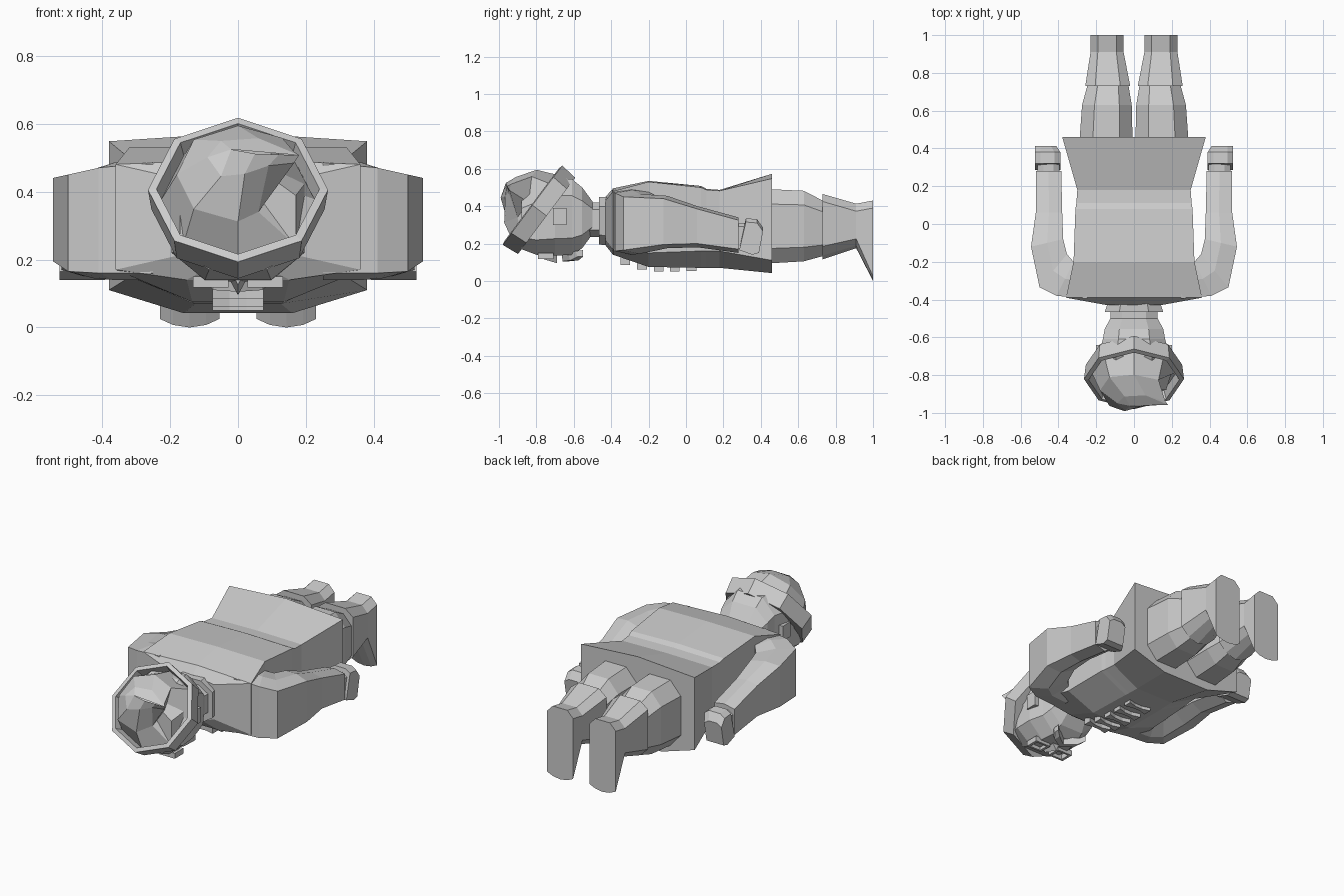
import bpy, bmesh, math
from mathutils import Vector

cube = bpy.data.objects.get("Cube")
if cube:
    bpy.data.objects.remove(cube, do_unlink=True)

grey = bpy.data.materials.new("plain grey")
grey.use_nodes = True
COL = (0.6, 0.6, 0.6, 1)
grey.diffuse_color = COL
grey.node_tree.nodes["Principled BSDF"].inputs["Base Color"].default_value = COL


def loft(name, rings, cap=True, closed=False):
    """Skin a list of equal-length point rings."""
    bm = bmesh.new()
    vs = [[bm.verts.new(p) for p in r] for r in rings]
    n = len(rings[0])
    pairs = list(zip(vs, vs[1:])) + ([(vs[-1], vs[0])] if closed else [])
    for a, b in pairs:
        for i in range(n):
            j = (i + 1) % n
            bm.faces.new((a[i], a[j], b[j], b[i]))
    if cap and not closed:
        bm.faces.new(vs[0])
        bm.faces.new(vs[-1])
    bmesh.ops.remove_doubles(bm, verts=bm.verts, dist=1e-4)
    bmesh.ops.recalc_face_normals(bm, faces=bm.faces)
    me = bpy.data.meshes.new(name)
    bm.to_mesh(me)
    bm.free()
    me.materials.append(grey)
    ob = bpy.data.objects.new(name, me)
    bpy.context.collection.objects.link(ob)
    return ob


def pair(name, rings, **kw):
    """Left part on +x and its mirror on -x."""
    loft("left_" + name, rings, **kw)
    loft("right_" + name, [[(-p[0], p[1], p[2]) for p in r] for r in rings], **kw)


def section(y, x0, x1, z0, z1, cx=0.25, cz=0.2):
    """Eight-sided section across y with cut corners."""
    dx, dz = (x1 - x0) * cx, (z1 - z0) * cz
    return [(x0 + dx, y, z0), (x1 - dx, y, z0), (x1, y, z0 + dz), (x1, y, z1 - dz),
            (x1 - dx, y, z1), (x0 + dx, y, z1), (x0, y, z1 - dz), (x0, y, z0 + dz)]


def box(name, x0, x1, y0, y1, z0, z1, both=False):
    rings = [[(x0, y, z0), (x1, y, z0), (x1, y, z1), (x0, y, z1)] for y in (y0, y1)]
    (pair if both else loft)(name, rings)


# Coat: y, half width, top edge, top centre, bottom edge, bottom middle
coat = [(-0.43, 0.14, 0.43, 0.45, 0.22, 0.19), (-0.39, 0.36, 0.48, 0.495, 0.17, 0.14),
        (-0.2, 0.32, 0.53, 0.535, 0.15, 0.075), (0.08, 0.31, 0.50, 0.508, 0.16, 0.07),
        (0.11, 0.305, 0.487, 0.492, 0.16, 0.07), (0.18, 0.30, 0.482, 0.487, 0.16, 0.07),
        (0.46, 0.38, 0.548, 0.573, 0.11, 0.042)]
loft("coat", [[(-w, y, be), (-0.42 * w, y, bm_), (0.42 * w, y, bm_), (w, y, be),
               (w, y, te), (0, y, tc), (-w, y, te)] for y, w, te, tc, be, bm_ in coat])

# Sleeves: inner xy, outer xy, bottom, top
sleeve = [((0.25, -0.2), (0.25, -0.395), 0.14, 0.50), ((0.32, -0.2), (0.41, -0.38), 0.14, 0.485),
          ((0.355, -0.16), (0.50, -0.335), 0.145, 0.465), ((0.375, -0.08), (0.545, -0.12), 0.175, 0.455),
          ((0.38, 0.06), (0.52, 0.06), 0.18, 0.40), ((0.385, 0.28), (0.52, 0.28), 0.15, 0.34)]


def sleeve_ring(a, b, z0, z1):
    a, b = Vector(a), Vector(b)
    m = a.lerp(b, 0.5)
    return [(*a, z0 + 0.04), (*m, z0), (*b, z0 + 0.02), (*b, z1 - 0.015), (*m, z1), (*a, z1 - 0.01)]


pair("sleeve", [sleeve_ring(*s) for s in sleeve])


# Hands
def hand_ring(y0, y1, x0, x1, z0, z1):
    return [(x0, y0, z0), (x1, y0, z0), (x1, y1, z1 - 0.02), (x1 - 0.03, y1, z1),
            (x0 + 0.03, y1, z1), (x0, y1, z1 - 0.02)]


pair("wrist", [hand_ring(0.27, 0.27, 0.395, 0.51, 0.17, 0.31), hand_ring(0.31, 0.34, 0.395, 0.51, 0.17, 0.31)])
pair("hand", [hand_ring(0.285, 0.32, 0.39, 0.525, 0.165, 0.335),
              hand_ring(0.355, 0.38, 0.39, 0.525, 0.14, 0.33),
              hand_ring(0.39, 0.412, 0.41, 0.525, 0.15, 0.285)])

# Trouser legs
pair("leg", [section(0.40, 0.005, 0.29, 0.09, 0.492), section(0.46, 0.008, 0.287, 0.095, 0.49),
             section(0.63, 0.012, 0.275, 0.105, 0.482), section(0.74, 0.03, 0.245, 0.135, 0.425)])


# Boots with the toe reaching down
def boot_ring(y, x0, x1, z0, z1, toe):
    m = (x0 + x1) / 2
    d = (x1 - x0) * 0.28
    return [(m - d, y, z0 + toe * 0.3), (m, y, z0), (m + d, y, z0 + toe * 0.3), (x1, y, z0 + toe),
            (x1, y, z1 - 0.04), (m + d, y, z1), (m - d, y, z1), (x0, y, z1 - 0.04), (x0, y, z0 + toe)]


pair("boot", [boot_ring(0.73, 0.02, 0.258, 0.115, 0.465, 0.07),
              boot_ring(0.91, 0.055, 0.23, 0.175, 0.413, 0.05),
              boot_ring(1.0, 0.055, 0.23, 0.0, 0.43, 0.025)])

# Neck and collar
loft("neck", [section(y, -0.125, 0.125, 0.235, 0.42) for y in (-0.53, -0.42)])
loft("collar", [section(-0.465, -0.155, 0.155, 0.195, 0.448), section(-0.42, -0.14, 0.14, 0.19, 0.45)])

# Head, chin towards the neck
head = [(-0.50, 0.125, 0.25, 0.425), (-0.555, 0.155, 0.175, 0.50), (-0.61, 0.165, 0.14, 0.545),
        (-0.70, 0.19, 0.135, 0.55), (-0.80, 0.195, 0.14, 0.50), (-0.88, 0.17, 0.17, 0.45)]
loft("head", [section(y, -w, w, a, b, 0.25, 0.22) for y, w, a, b in head])

# Face: nose, moustache, spectacles and ears
loft("nose", [[(-0.03, -0.69, 0.15), (0, -0.69, 0.095), (0.03, -0.69, 0.15)],
              [(-0.018, -0.79, 0.16), (0, -0.79, 0.125), (0.018, -0.79, 0.16)]])
pair("moustache", [[(0.0, -0.665, 0.15), (0.0, -0.62, 0.15), (0.0, -0.625, 0.105), (0.0, -0.66, 0.105)],
                   [(0.075, -0.63, 0.15), (0.075, -0.57, 0.15), (0.07, -0.575, 0.11), (0.07, -0.62, 0.11)],
                   [(0.10, -0.59, 0.16), (0.10, -0.55, 0.165), (0.10, -0.55, 0.13), (0.10, -0.58, 0.13)]])


def frame(s, z):
    return [(0.08 - s, -0.75 - s * 0.8, z), (0.08 + s, -0.75 - s * 0.8, z),
            (0.08 + s, -0.75 + s * 0.8, z), (0.08 - s, -0.75 + s * 0.8, z)]


pair("spectacle_rim", [frame(0.052, 0.15), frame(0.052, 0.118), frame(0.036, 0.118), frame(0.036, 0.15)],
     closed=True)
box("ear", 0.165, 0.2, -0.71, -0.64, 0.30, 0.39, True)

# Hat frame: u across, v up the tilted rim, n out of the crown
C, V, N = Vector((0, -0.785, 0.378)), Vector((0, 0.6, 0.8)), Vector((0, -0.8, 0.6))


def hat(u, v, n):
    return tuple(C + Vector((u, 0, 0)) + V * v + N * n)


def octagon(r, n):
    return [hat(r * math.cos(k * math.pi / 4), r * math.sin(k * math.pi / 4), n) for k in range(8)]


loft("hat_band", [octagon(0.255, -0.05), octagon(0.265, 0.045), octagon(0.24, 0.05),
                  octagon(0.225, 0.0), octagon(0.20, -0.05)], closed=True)

# Floppy crown folded towards +x
mid = [(0.10, 0, 0.07), (0.13, 0.12, 0.14), (0, 0.165, 0.14), (-0.13, 0.125, 0.125),
       (-0.18, 0, 0.12), (-0.13, -0.13, 0.125), (0.0, -0.165, 0.11), (0.06, -0.10, 0.07)]
ridge = [(0.165, -0.01, 0.19), (0.165, 0.02, 0.205), (0.06, 0.07, 0.205), (-0.05, 0.06, 0.205),
         (-0.09, 0, 0.205), (-0.05, -0.07, 0.205), (0.02, -0.05, 0.19), (0.09, -0.02, 0.19)]
tip = [(0.18, 0.0, 0.215)] * 3 + [(-0.02, 0.01, 0.23)] * 3 + [(0.05, 0.0, 0.222)] + [(0.12, 0.0, 0.218)]
loft("hat_crown", [octagon(0.225, 0.0)] + [[hat(*p) for p in r] for r in (mid, ridge, tip)], cap=False)

# Coat fasteners: a row of pinched bars down the chest
for i, (y, z) in enumerate([(-0.325, 0.085), (-0.235, 0.06), (-0.145, 0.05), (-0.06, 0.05), (0.03, 0.052)]):
    loft("fastener_%d" % (i + 1),
         [[(x, y - h, z), (x, y + h, z), (x, y + h, z + 0.05), (x, y - h, z + 0.05)]
          for x, h in ((-0.075, 0.026), (-0.025, 0.012), (0.025, 0.012), (0.075, 0.026))])
